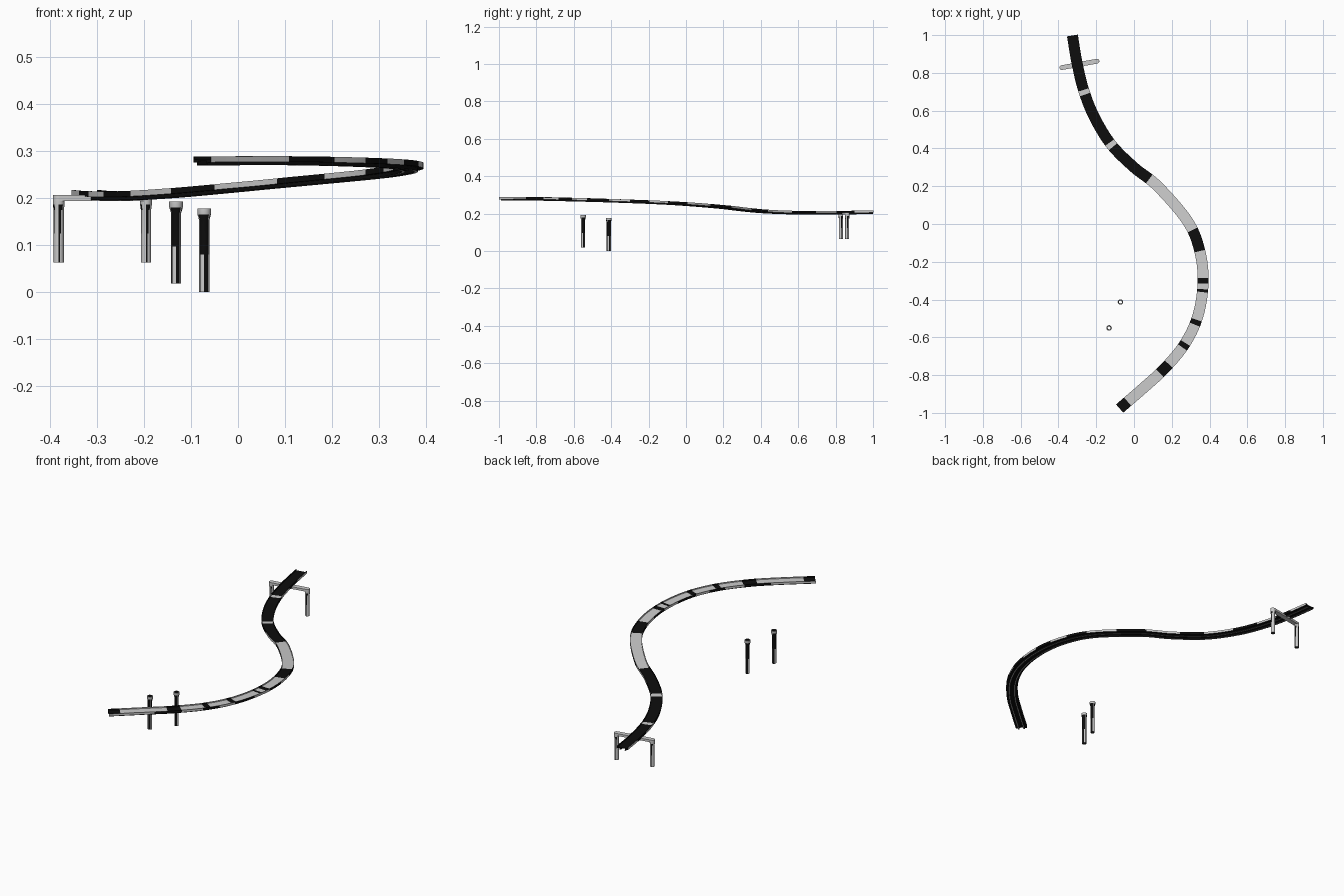
import bpy, bmesh, math
from mathutils import Vector

if "Cube" in bpy.data.objects:
    bpy.data.objects.remove(bpy.data.objects["Cube"])

black = bpy.data.materials.new("black_plastic")
black.diffuse_color = (0.004, 0.004, 0.004, 1)
black.use_nodes = True
black.node_tree.nodes["Principled BSDF"].inputs["Base Color"].default_value = black.diffuse_color
grey = bpy.data.materials.new("grey_plastic")
grey.diffuse_color = (0.8, 0.8, 0.8, 1)
grey.use_nodes = True
grey.node_tree.nodes["Principled BSDF"].inputs["Base Color"].default_value = grey.diffuse_color


def finish(bm, name, loc=(0, 0, 0), rot=0):
    bmesh.ops.recalc_face_normals(bm, faces=bm.faces)
    me = bpy.data.meshes.new(name)
    me.materials.append(grey)
    me.materials.append(black)
    bm.to_mesh(me)
    bm.free()
    ob = bpy.data.objects.new(name, me)
    bpy.context.collection.objects.link(ob)
    ob.location = loc
    ob.rotation_euler.z = rot
    bpy.ops.object.select_all(action='DESELECT')
    ob.select_set(True)
    bpy.context.view_layer.objects.active = ob
    bpy.ops.object.shade_smooth_by_angle(angle=math.radians(35))
    return ob


def smooth_path(pts, steps):
    p = [Vector(q) for q in pts]
    p = [2 * p[0] - p[1]] + p + [2 * p[-1] - p[-2]]
    out = []
    for i in range(1, len(p) - 2):
        a, b, c, d = p[i - 1:i + 3]
        for s in range(steps):
            t = s / steps
            out.append(0.5 * (2 * b + (c - a) * t + (2 * a - 5 * b + 4 * c - d) * t * t
                              + (3 * b - a - 3 * c + d) * t ** 3))
    return out + [p[-2]]


def within(y, spans):
    return any(a <= y <= b for a, b in spans)


# track: channel with side lips and a connector slot below, swept along an S curve
path = smooth_path([
    (-0.076, -0.977, 0.279), (0.05, -0.868, 0.280), (0.165, -0.762, 0.279),
    (0.272, -0.63, 0.276), (0.340, -0.48, 0.272), (0.366, -0.30, 0.266),
    (0.345, -0.13, 0.259), (0.28, 0.02, 0.250), (0.125, 0.20, 0.235),
    (0.0, 0.30, 0.223), (-0.12, 0.42, 0.212), (-0.21, 0.566, 0.206),
    (-0.267, 0.71, 0.205), (-0.303, 0.86, 0.206), (-0.326, 0.998, 0.208)], 12)
half = [(0.026, 0.003), (0.026, 0.009), (0.029, 0.009), (0.029, -0.003),
        (0.017, -0.003), (0.017, -0.010), (0.010, -0.010), (0.010, -0.008),
        (0.014, -0.008), (0.014, 0.0)]
profile = half + [(-x, z) for x, z in reversed(half)]
n = len(profile)
# black stretches of the deck and of the outer walls, by y
deck_black = [(-1, -0.945), (-0.79, -0.745), (-0.655, -0.63), (-0.53, -0.505),
              (-0.36, -0.345), (-0.31, -0.28), (-0.15, -0.03), (0.235, 0.41),
              (0.43, 0.685), (0.715, 1)]
wall_black = [(-0.83, -0.74), (-0.66, -0.60), (-0.52, -0.40), (-0.30, -0.2),
              (-0.1, 0.0), (0.12, 0.22), (0.33, 0.42), (0.55, 0.68), (0.8, 0.9)]
bm = bmesh.new()
rings = []
for i, p in enumerate(path):
    tan = path[min(i + 1, len(path) - 1)] - path[max(i - 1, 0)]
    side = Vector((tan.y, -tan.x, 0)).normalized()
    rings.append([bm.verts.new(p + side * x + Vector((0, 0, z))) for x, z in profile])
for i, (r0, r1) in enumerate(zip(rings, rings[1:])):
    y = (path[i].y + path[i + 1].y) / 2
    for k in range(n):
        f = bm.faces.new((r0[k], r0[(k + 1) % n], r1[(k + 1) % n], r1[k]))
        if k == n - 1:
            f.material_index = int(within(y, deck_black))
        elif k in (0, 1, n - 2, n - 3):
            f.material_index = int(within(y, deck_black))
        elif k in (2, n - 4):
            f.material_index = int(within(y, wall_black))
        else:
            f.material_index = 0 if k in (5, n - 7) else 1
for r in (rings[0], rings[-1]):
    bm.faces.new(r).material_index = 1
finish(bm, "track")


# hollow posts with a flared collar; is_black(height share, column) picks black faces
def post(name, x, y, z0, z1, flare, is_black):
    h = z1 - z0
    prof = [(0.0108, 0), (0.0108, h * 0.45), (0.0108, h - 0.024), (flare, h - 0.012),
            (flare, h), (0.0105, h), (0.0082, h - 0.014), (0.0082, 0)]
    bm = bmesh.new()
    seg = 24
    cols = [[bm.verts.new((r * math.cos(a), r * math.sin(a), z)) for r, z in prof]
            for a in (2 * math.pi * s / seg for s in range(seg))]
    m = len(prof)
    for s in range(seg):
        c, d = cols[s], cols[(s + 1) % seg]
        for k in range(m):
            f = bm.faces.new((c[k], d[k], d[(k + 1) % m], c[(k + 1) % m]))
            f.material_index = int(k in (5, 6) or (k < 3 and is_black(k, s)))
    finish(bm, name, (x, y, z0))


def loose(k, s):
    return s % 8 != 5 and (k > 0 or s % 6 in (0, 1, 2))


def framed(k, s):
    return s % 6 == 0 or (k == 2 and s % 6 < 3) or (k == 1 and s % 6 == 1)


post("loose_post_1", -0.132, -0.55, 0.018, 0.192, 0.0145, loose)
post("loose_post_2", -0.072, -0.413, 0.0, 0.177, 0.0145, loose)
post("frame_post_left", -0.382, 0.828, 0.063, 0.198, 0.0125, framed)
post("frame_post_right", -0.196, 0.862, 0.063, 0.198, 0.0125, framed)

# crossbar: flat bar with round ends, square to the track
bm = bmesh.new()
L, R = 0.0945, 0.0125
outline = []
for sgn in (1, -1):
    for k in range(13):
        a = -math.pi / 2 + math.pi * k / 12
        outline.append(bm.verts.new((sgn * (L + R * math.cos(a)), sgn * R * math.sin(a), 0)))
face = bm.faces.new(outline)
ext = bmesh.ops.extrude_face_region(bm, geom=[face])
bmesh.ops.translate(bm, vec=(0, 0, 0.012),
                    verts=[g for g in ext['geom'] if isinstance(g, bmesh.types.BMVert)])
finish(bm, "crossbar", (-0.289, 0.845, 0.194), math.atan2(0.034, 0.186))
